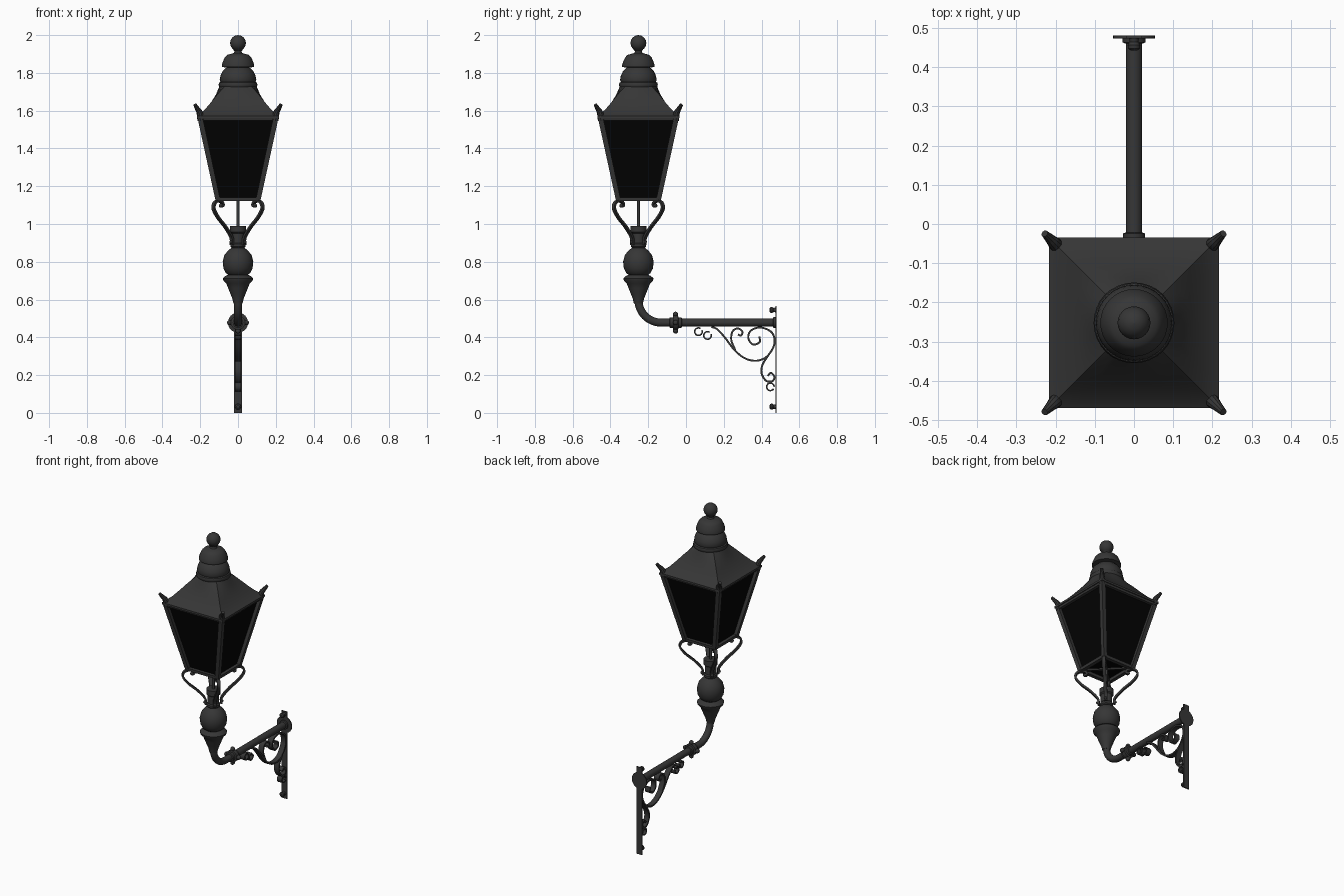
import bpy, bmesh, math
from mathutils import Vector, Matrix

cube = bpy.data.objects.get("Cube")
if cube:
    bpy.data.objects.remove(cube, do_unlink=True)


def material(name, value, rough):
    m = bpy.data.materials.new(name)
    m.use_nodes = True
    color = (value, value, value, 1)
    m.diffuse_color = color
    bsdf = next(n for n in m.node_tree.nodes if n.type == 'BSDF_PRINCIPLED')
    bsdf.inputs["Base Color"].default_value = color
    bsdf.inputs["Roughness"].default_value = rough
    return m


IRON = material("dark_grey_iron", 0.037, 0.6)
GLASS = material("black_glass", 0.001, 0.5)
LAMP = Vector((0, -0.252, 0))
X, Y, Z = Vector((1, 0, 0)), Vector((0, 1, 0)), Vector((0, 0, 1))
TO_Y = Matrix.Rotation(-math.pi / 2, 4, 'X')


def skin(name, rings, mat=IRON, closed=False, angle=35):
    """Join equal rings of points into one surface."""
    bm = bmesh.new()
    rows = [[bm.verts.new(p) for p in r] for r in rings]
    n = len(rows[0])
    pairs = list(zip(rows, rows[1:]))
    if closed:
        pairs.append((rows[-1], rows[0]))
    for a, b in pairs:
        for i in range(n):
            j = (i + 1) % n
            bm.faces.new((a[i], a[j], b[j], b[i]))
    if not closed:
        bm.faces.new(rows[0])
        bm.faces.new(rows[-1])
    bmesh.ops.recalc_face_normals(bm, faces=bm.faces)
    me = bpy.data.meshes.new(name)
    bm.to_mesh(me)
    bm.free()
    me.materials.append(mat)
    for p in me.polygons:
        p.use_smooth = True
    me.set_sharp_from_angle(angle=math.radians(angle))
    ob = bpy.data.objects.new(name, me)
    bpy.context.collection.objects.link(ob)
    return ob


def lathe(name, profile, matrix=Matrix.Translation(LAMP), n=32):
    turn = [math.tau * i / n for i in range(n)]
    return skin(name, [[matrix @ Vector((r * math.cos(a), r * math.sin(a), z))
                        for a in turn] for r, z in profile])


def ball(name, center, r, n=16):
    steps = [math.pi * (i + .02) / (8.04) for i in range(9)]
    return lathe(name, [(r * math.sin(a), -r * math.cos(a)) for a in steps],
                 Matrix.Translation(center), n)


def square(half, z, center=LAMP):
    return [center + Vector((sx * half, sy * half, z))
            for sx, sy in ((1, 1), (-1, 1), (-1, -1), (1, -1))]


def smooth_path(pts, steps=6):
    """Catmull-Rom curve through the points."""
    p = [Vector(q) for q in pts]
    p = [2 * p[0] - p[1]] + p + [2 * p[-1] - p[-2]]
    out = []
    for a, b, c, d in zip(p, p[1:], p[2:], p[3:]):
        for k in range(steps):
            t = k / steps
            out.append(.5 * (2 * b + (c - a) * t + (2 * a - 5 * b + 4 * c - d) * t * t
                             + (3 * b - a - 3 * c + d) * t ** 3))
    return out + [p[-2]]


def sweep(name, path, section, out=Y, side=X, origin=Vector(), taper=0):
    """Sweep a section along a path lying in the upright plane of 'out'."""
    rings, last = [], len(path) - 1
    for i, p in enumerate(path):
        d = (path[min(i + 1, last)] - path[max(i - 1, 0)]).normalized()
        s = 1 - taper * i / last
        rings.append([origin + out * (p.x - d.y * a * s) + Z * (p.y + d.x * a * s)
                      + side * (b * s) for a, b in section])
    return skin(name, rings)


def flat(t, w):
    return [(-t, -w), (t, -w), (t, w), (-t, w)]


def round_bar(r, n=20):
    return [(r * math.cos(math.tau * i / n), r * math.sin(math.tau * i / n)) for i in range(n)]


def box(name, lo, hi):
    (a, b, c), (d, e, f) = lo, hi
    return skin(name, [[Vector(q) for q in ((a, b, z), (d, b, z), (d, e, z), (a, e, z))]
                       for z in (c, f)])


# Roof: square at the eaves, blending to round under the cap
def roof_ring(half, z, blend):
    ring = []
    for i in range(32):
        a = math.tau * i / 32
        c, s = math.cos(a), math.sin(a)
        r = half * ((1 - blend) / max(abs(c), abs(s)) + blend)
        ring.append(LAMP + Vector((r * c, r * s, z)))
    return ring


skin("roof", [roof_ring(*q) for q in (
    (.195, 1.56, 0), (.217, 1.56, 0), (.217, 1.573, 0), (.205, 1.58, 0), (.172, 1.61, 0),
    (.142, 1.645, 0), (.117, 1.685, .2), (.098, 1.73, 1))], angle=25)

# Vent cap and finial
lathe("vent_cap", [(.09, 1.715), (.1, 1.725), (.103, 1.737), (.1, 1.748), (.093, 1.752),
                   (.097, 1.762), (.093, 1.785), (.082, 1.808), (.065, 1.825), (.052, 1.835)])
lathe("upper_cap", [(.05, 1.825), (.086, 1.832), (.086, 1.842), (.08, 1.86), (.07, 1.882),
                    (.058, 1.895), (.04, 1.9), (.022, 1.905), (.018, 1.915), (.028, 1.925)])
ball("finial_ball", LAMP + Z * 1.958, .042, 24)

# Lantern body
skin("glass_panes", [square(.1, 1.14), square(.193, 1.562)], GLASS)
skin("bottom_frame", [square(h, z) for h, z in
                      ((.118, 1.122), (.12, 1.14), (.095, 1.14), (.095, 1.122))], closed=True)
skin("top_frame", [square(h, z) for h, z in
                   ((.208, 1.548), (.213, 1.565), (.185, 1.565), (.185, 1.548))], closed=True)
lathe("gas_pipe", [(.008, .97), (.008, 1.145)], n=12)

curl = smooth_path([(.046, .89), (.05, .93), (.095, .985), (.15, 1.035), (.182, 1.08),
                    (.176, 1.11), (.15, 1.122), (.122, 1.115), (.115, 1.1), (.128, 1.092)])
horn = smooth_path([(.276, 1.55), (.288, 1.59), (.304, 1.61), (.322, 1.632)])
for sx in (1, -1):
    for sy in (1, -1):
        out = Vector((sx, sy, 0)).normalized()
        side = Z.cross(out)
        corner = Vector((sx, sy, 0))
        skin("corner_post", [square(.013, 1.125, LAMP + corner * .106),
                             square(.014, 1.565, LAMP + corner * .201)])
        sweep("support_scroll", curl, flat(.006, .01), out, side, LAMP)
        sweep("roof_horn", horn, round_bar(.02, 10), out, side, LAMP, .55)
        ball("scroll_screw", LAMP + out * .052 + Z * .905, .009, 10)
        ball("scroll_tip", LAMP + out * .128 + Z * 1.097, .011, 10)
        sweep("floor_bar", [Vector((.005, 1.13)), Vector((.14, 1.13))],
              flat(.005, .007), out, side, LAMP)

# Turned stem under the lantern
lathe("stem", [(.03, .99), (.042, .99), (.042, .957), (.034, .95), (.034, .9), (.04, .893),
               (.04, .88), (.034, .874), (.052, .86), (.072, .835), (.081, .8), (.077, .765),
               (.064, .74), (.052, .731), (.066, .725), (.08, .712), (.077, .7), (.062, .685),
               (.052, .66), (.04, .63), (.03, .605), (.024, .58)])

# Bent pipe arm
bend = [Vector((-.132 - .12 * math.cos(a), .598 - .12 * math.sin(a)))
        for a in (math.pi / 2 * i / 12 for i in range(13))]
sweep("pipe_arm", [Vector((-.252, .62))] + bend + [Vector((.474, .478))], round_bar(.021))
AXIS = Matrix.Translation(Z * .478) @ TO_Y
lathe("pipe_flange", [(.022, -.088), (.028, -.085), (.028, -.07), (.038, -.068), (.038, -.042),
                      (.028, -.04), (.028, -.024), (.022, -.022)], AXIS, 24)
for d in (X, -X, Z, -Z):
    ball("flange_bolt", Vector((0, -.055, .478)) + d * .044, .014, 12)

# Wall plate and its fixings
box("wall_plate", (-.02, .473, 0), (.02, .48, .565))
lathe("wall_disc", [(.053, .473), (.053, .48)], AXIS)
lathe("pipe_socket", [(.022, .46), (.029, .463), (.029, .475)], AXIS, 24)
for z in (.033, .545):
    lathe("wall_bolt", [(.008, .442), (.015, .447), (.016, .456), (.011, .464), (.013, .475)],
          Matrix.Translation(Z * z) @ TO_Y, 16)

# Scrollwork bracket
scrolls = {
    "main_scroll": [(.135, .455), (.165, .443), (.205, .4), (.255, .335), (.31, .29),
                    (.373, .276), (.43, .3), (.468, .365), (.455, .425), (.395, .452),
                    (.343, .435), (.33, .395), (.355, .362), (.39, .375), (.388, .405)],
    "inner_scroll": [(.262, .33), (.24, .385), (.246, .43), (.272, .447), (.298, .432),
                     (.292, .41), (.275, .415)],
    "lower_scroll": [(.435, .303), (.405, .255), (.4, .21), (.424, .17), (.457, .168),
                     (.468, .19), (.45, .212), (.432, .195)],
}
for name, pts in scrolls.items():
    sweep(name, smooth_path(pts), flat(.005, .017))
for y, z, start in ((.066, .43, 1), (.114, .41, 1), (.447, .138, 0)):
    loop = [Vector((y + .02 * math.cos(a), z + .02 * math.sin(a)))
            for a in (start + i * .3 for i in range(20))]
    sweep("small_curl", loop, flat(.004, .017))
